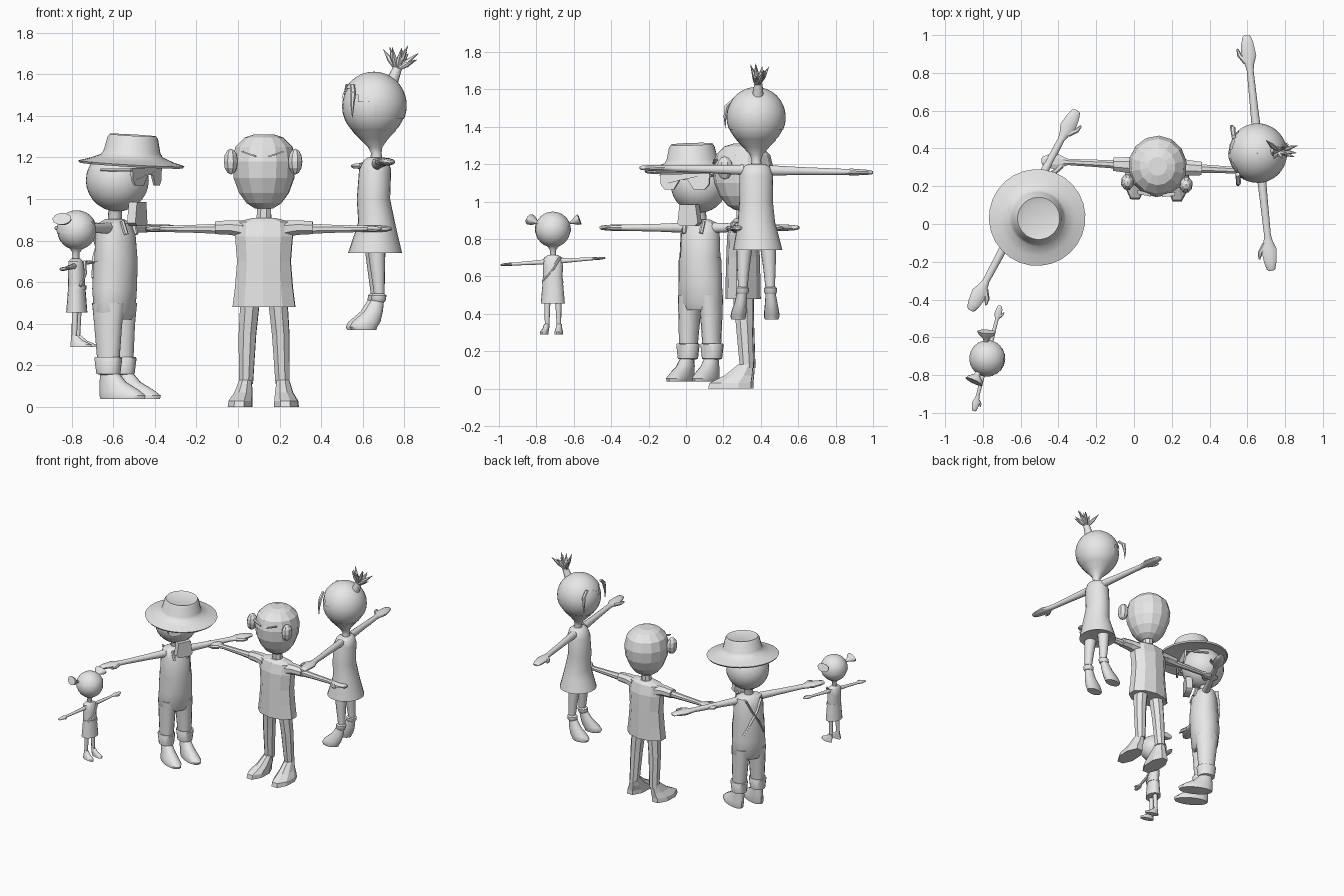
import bpy, bmesh, math, random
from mathutils import Matrix, Vector

random.seed(4)
grey = bpy.data.materials.new("light_grey")
grey.diffuse_color = (0.8, 0.8, 0.8, 1)
frame = Matrix()          # placement of the figure being built
smooth = True             # smooth or flat figure


def place(x, y, deg):
    global frame
    frame = Matrix.Translation((x, y, 0)) @ Matrix.Rotation(math.radians(deg), 4, 'Z')


def finish(name, bm, tilt=None):
    bmesh.ops.recalc_face_normals(bm, faces=bm.faces)
    me = bpy.data.meshes.new(name)
    bm.to_mesh(me)
    bm.free()
    if tilt:
        me.transform(tilt)
    me.transform(frame)
    me.materials.append(grey)
    ob = bpy.data.objects.new(name, me)
    bpy.context.collection.objects.link(ob)
    if smooth:
        bpy.ops.object.select_all(action='DESELECT')
        ob.select_set(True)
        bpy.context.view_layer.objects.active = ob
        bpy.ops.object.shade_smooth_by_angle(angle=math.radians(42))
    return ob


def skin(bm, loops, closed=True):
    n = len(loops[0])
    for a, b in zip(loops, loops[1:]):
        for i in range(n):
            j = (i + 1) % n
            bm.faces.new((a[i], a[j], b[j], b[i]))
    if closed:
        bm.faces.new(loops[0])
        bm.faces.new(loops[-1])


def loft(name, rings, n=20, axis='z', m=1, keep=None, tilt=None):
    """rings: (position on axis, centre a, centre b, radius a, radius b)"""
    bm = bmesh.new()
    loops = []
    for p, ca, cb, ra, rb in rings:
        loop = []
        for i in range(n):
            t = 2 * math.pi * (i + 0.5) / n
            a, b = ca + ra * math.cos(t), cb + rb * math.sin(t)
            co = (a * m, b, p) if axis == 'z' else (p * m, a, b)
            loop.append(bm.verts.new(co))
        loops.append(loop)
    skin(bm, loops, keep is None)
    if keep:
        bad = [f for f in bm.faces if not keep(f.calc_center_median())]
        bmesh.ops.delete(bm, geom=bad, context='FACES')
    return finish(name, bm, tilt)


def egg(name, c, r, n=24, k=14, keep=None, m=1):
    rings = []
    for i in range(k + 1):
        t = math.pi * i / k
        s = max(math.sin(t), 0.01)
        rings.append((c[2] + r[2] * math.cos(t), c[0], c[1], r[0] * s, r[1] * s))
    return loft(name, rings, n, 'z', m, keep)


def tube(name, pts, n=8, flat=1):
    """round tube through points (x, y, z, radius)"""
    bm = bmesh.new()
    d = Vector(pts[-1][:3]) - Vector(pts[0][:3])
    q = d.to_track_quat('Z', 'Y')
    loops = []
    for x, y, z, r in pts:
        loops.append([bm.verts.new(Vector((x, y, z)) + q @ Vector((
            r * math.cos(2 * math.pi * i / n), flat * r * math.sin(2 * math.pi * i / n), 0)))
            for i in range(n)])
    skin(bm, loops)
    return finish(name, bm)


def plate(name, outline, y, th):
    """extruded x-z outline at depth y, bent back toward its sides"""
    bm = bmesh.new()
    f = [[bm.verts.new((x, y + d + abs(x) * 0.15, z)) for x, z in outline] for d in (0, th)]
    skin(bm, f)
    return finish(name, bm)


def arms(who, z, x0, x1, r, y=0, hand=0.04, n=12, slope=0):
    """arm, flat hand and forward thumb on both sides"""
    for m, side in ((1, "left"), (-1, "right")):
        L = x1 - x0
        spec = [(0, 1.2, 1.3), (.3, 1, 1), (.66, .85, .8)]
        rings = [(x0 + L * t, y, z + slope * m * (x0 + L * t), r * a, r * b) for t, a, b in spec]
        for t, w, h in ((.72, .6, .75), (.8, 1, .85), (.92, .8, .7), (.985, .55, .5), (1, .3, .3)):
            x = x0 + L * t
            rings.append((x, y, z + slope * m * x, hand * w, r * h))
        loft(f"{who}_{side}_arm", rings, n, 'x', m)
        xt = x0 + L * .74
        zt = z + slope * m * xt
        tube(f"{who}_{side}_thumb", [(m * xt, y - hand * .4, zt, hand * .35),
             (m * (xt + L * .08), y - hand * 1.15, zt, hand * .3),
             (m * (xt + L * .14), y - hand * 1.35, zt, hand * .12)], 6)


def pair(name, rings, n=14):
    for m, side in ((1, "left"), (-1, "right")):
        loft(f"{name}_{side}", rings, n, 'z', m)


# ---- boy: low-poly, flat faces
smooth = False
place(0.125, 0.305, -2.8)
loft("boy_head", [(1.31, 0, 0, .05, .05), (1.295, 0, 0, .095, .1), (1.25, 0, 0, .14, .145),
     (1.18, 0, 0, .155, .163), (1.10, 0, 0, .148, .155), (1.03, 0, 0, .122, .125),
     (.98, 0, 0, .085, .085), (.955, 0, 0, .045, .045)], 14)
loft("boy_neck", [(.97, 0, 0, .036, .036), (.88, 0, 0, .038, .038)], 8)
for m, side in ((1, "left"), (-1, "right")):
    egg(f"boy_{side}_ear", (.155, -.09, 1.18), (.036, .045, .062), 8, 6, None, m)
    loft(f"boy_{side}_sleeve", [(.10, 0, .855, .055, .045), (.16, 0, .863, .045, .038),
         (.235, 0, .862, .038, .033)], 8, 'x', m)
    plate(f"boy_{side}_eyebrow", [(m * .03, 1.20), (m * .10, 1.225), (m * .10, 1.232), (m * .03, 1.208)],
          -.166, .02)
arms("boy", .857, .2, .615, .021, 0, .046, 8)
loft("boy_shirt", [(.91, 0, 0, .05, .045), (.89, 0, 0, .14, .065), (.82, 0, 0, .145, .085),
     (.7, 0, 0, .135, .09), (.58, 0, 0, .145, .093), (.48, 0, 0, .158, .095)], 10)
pair("boy_leg", [(.52, .066, 0, .05, .058), (.35, .08, .01, .045, .048), (.11, .088, .025, .036, .04)], 8)
pair("boy_shoe", [(.13, .09, .02, .032, .042), (.07, .098, -.02, .046, .08),
     (.03, .11, -.062, .06, .12), (0, .112, -.065, .062, .125)], 8)

# ---- man with hat, sunglasses and dungarees
smooth = True
place(-0.58, 0.07, 62)
egg("man_head", (0, 0, 1.09), (.152, .152, .15))
loft("man_neck", [(.98, 0, .01, .055, .055), (.95, 0, .012, .032, .032), (.87, 0, .015, .035, .035)], 14)
loft("man_hat", [(1.19, 0, 0, .15, .15), (1.164, 0, 0, .25, .25), (1.174, 0, 0, .256, .256),
     (1.19, 0, 0, .2, .2), (1.21, 0, 0, .15, .15), (1.23, 0, 0, .137, .137),
     (1.295, 0, 0, .122, .122), (1.31, 0, 0, .112, .112), (1.30, 0, 0, .08, .08)], 28,
     tilt=Matrix.Rotation(.065, 4, 'X'))
plate("man_sunglasses", [(-.15, 1.15), (.15, 1.15), (.145, 1.09), (.12, 1.065), (.06, 1.065),
      (.025, 1.115), (-.025, 1.115), (-.06, 1.065), (-.12, 1.065), (-.145, 1.09)], -.185, .012)
for m in (1, -1):
    tube("man_glasses_temple", [(m * .148, -.155, 1.14, .009), (m * .15, .01, 1.14, .007)], 6)
plate("man_beard", [(-.048, .985), (.048, .985), (.062, .885), (.045, .87), (-.045, .87), (-.062, .885)],
      -.14, .045)
body = [(.905, 0, .015, .05, .04), (.885, 0, .015, .095, .07), (.83, 0, .012, .108, .09),
        (.7, 0, .01, .112, .1), (.57, 0, .015, .115, .1), (.46, 0, .015, .122, .088), (.42, 0, .015, .1, .07)]
loft("man_torso", body, 24)
# dungaree layer: full below the waist, bib at the front only
loft("man_dungarees", [(z, a, b, c + .004, d + .004) for z, a, b, c, d in body], 48,
     keep=lambda c: c.z < .7 or (c.y < -.02 and abs(c.x) < .07 and c.z < .89))
for m in (1, -1):
    tube("man_back_strap", [(m * .06, .088, .885, .013), (m * .02, .107, .8, .013),
         (-m * .03, .108, .72, .013), (-m * .08, .085, .62, .013)], 6, .5)
    tube("man_front_strap", [(m * .055, -.055, .895, .012), (m * .05, -.075, .83, .012)], 6)
arms("man", .86, .08, .6, .022, .005, .044)
pair("man_leg", [(.5, .062, .015, .06, .085), (.4, .066, .015, .056, .072), (.18, .072, .01, .046, .052)], 16)
pair("man_trouser_cuff", [(.24, .073, .01, .057, .066), (.235, .073, .01, .06, .07),
     (.16, .073, .01, .052, .06), (.155, .073, .01, .04, .04)], 16)
pair("man_foot", [(.18, .073, .01, .033, .038), (.12, .074, -.015, .042, .07),
     (.08, .076, -.052, .05, .108), (.055, .078, -.07, .055, .125), (.038, .078, -.07, .052, .12)])

# ---- tall girl with a spiky ponytail and dress
place(0.653, 0.375, -84)
egg("tall_girl_head", (0, 0, 1.445), (.153, .153, .158))
loft("tall_girl_neck", [(1.33, 0, 0, .108, .108), (1.29, 0, 0, .07, .07), (1.25, 0, .006, .035, .035),
     (1.22, 0, .012, .025, .025), (1.17, 0, .012, .034, .034)], 16)
# hair cap: low at the back, pointed fringe at the front
egg("tall_girl_hair", (0, 0, 1.45), (.158, .158, .162), 36, 30,
    lambda c: c.z > (1.39 if c.y > -.01 else 1.46 + .05 * abs(math.sin(c.x * 22)) + .3 * max(0, -c.y - .06)))
for m in (1, -1):
    tube("tall_girl_lock", [(m * .1, -.115, 1.55, .012), (m * .145, -.115, 1.51, .014),
         (m * .155, -.12, 1.45, .009), (m * .153, -.12, 1.39, .001)], 6)
tube("tall_girl_hair_tie", [(0, .09, 1.57, .03), (0, .115, 1.63, .022)], 10)
for i in range(13):
    a = i * 2.4
    s = .25 + .75 * (i % 4) / 3
    d = Vector((.75 * s * math.cos(a), .35 + .75 * s * math.sin(a), 1.05 - .5 * s)).normalized()
    b = Vector((0, .11, 1.62))
    L = random.uniform(.1, .14)
    pts = [(b, .008), (b + d * L * .5, .013), (b + d * L, .001)]
    tube("tall_girl_hair_spike", [(*p, r) for p, r in pts], 6)
loft("tall_girl_dress", [(1.2, 0, .012, .045, .04), (1.185, 0, .01, .075, .06), (1.14, 0, .006, .09, .077),
     (1.0, 0, -.002, .09, .08), (.89, 0, .013, .1, .088), (.82, -.004, .01, .115, .107),
     (.74, -.008, .007, .132, .13), (.745, -.008, .007, .12, .118)], 24)
arms("tall_girl", 1.168, .07, .627, .022, .008, .042, slope=.02)
pair("tall_girl_leg", [(.78, .062, .005, .045, .045), (.65, .07, .012, .034, .034),
     (.52, .074, .02, .024, .024)])
pair("tall_girl_sock", [(.545, .075, .016, .026, .027), (.537, .075, .016, .035, .037),
     (.515, .076, .014, .035, .036), (.505, .076, .014, .027, .03)])
pair("tall_girl_foot", [(.52, .076, .012, .026, .03), (.46, .082, -.01, .033, .045),
     (.41, .088, -.045, .04, .068), (.385, .09, -.06, .041, .067), (.37, .09, -.058, .036, .06)])

# ---- small girl with bunches and skirt
place(-0.775, -0.712, 76)
egg("small_girl_head", (0, 0, .848), (.094, .094, .093), 20, 12)
egg("small_girl_hair", (0, 0, .85), (.097, .097, .096), 28, 20,
    lambda c: c.z > .835 + (.06 - abs(c.x) * .3 if c.y < -.01 else 0))
loft("small_girl_neck", [(.78, 0, 0, .055, .055), (.76, 0, .002, .03, .03), (.74, 0, .004, .016, .016),
     (.69, 0, .006, .018, .018)], 12)
for m in (1, -1):
    tube("small_girl_hair_bunch", [(m * .085, .03, .885, .012), (m * .1, .033, .89, .018),
         (m * .12, .036, .898, .042), (m * .137, .04, .905, .05)], 10, .6)
loft("small_girl_top", [(.715, 0, .005, .025, .022), (.7, 0, .005, .05, .034), (.65, 0, .002, .054, .04),
     (.56, 0, 0, .052, .04)], 18)
tube("small_girl_sash", [(.045, -.028, .7, .008), (.01, -.04, .64, .008), (-.045, -.028, .58, .008)], 6)
loft("small_girl_belt", [(.585, 0, -.002, .056, .043), (.565, 0, -.002, .058, .044)], 18)
loft("small_girl_skirt", [(.57, 0, 0, .055, .041), (.455, 0, 0, .065, .05)], 18)
arms("small_girl", .68, .045, .288, .011, .003, .021, slope=.065)
pair("small_girl_leg", [(.48, .03, 0, .017, .017), (.31, .033, .005, .011, .012)], 10)
pair("small_girl_shoe", [(.345, .034, .003, .014, .016), (.32, .036, -.01, .017, .03),
     (.302, .04, -.03, .021, .052), (.288, .04, -.03, .021, .052)], 10)
